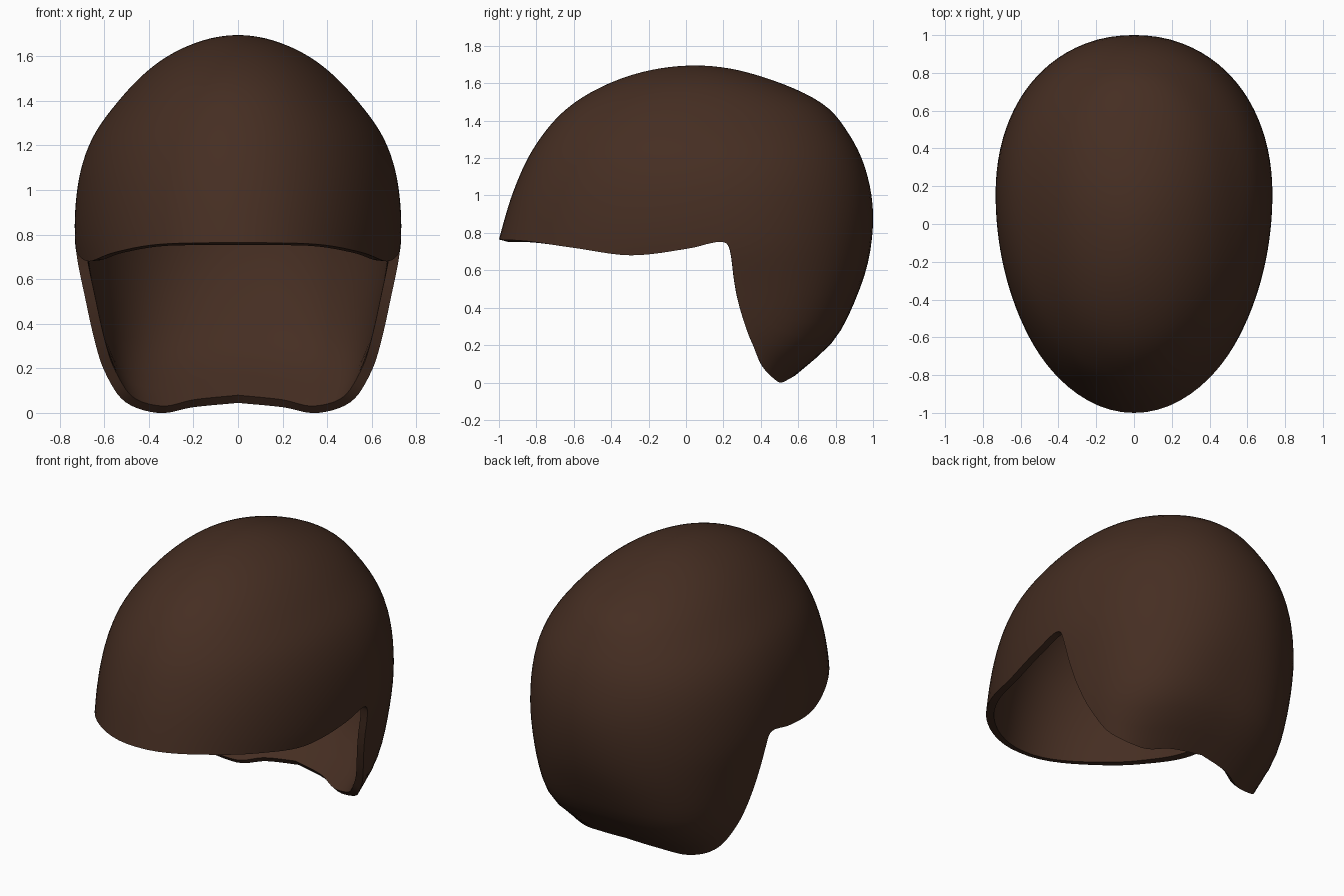
import bpy, bmesh, math

if "Cube" in bpy.data.objects:
    bpy.data.objects.remove(bpy.data.objects["Cube"])

TOP = 1.695
Q = lambda z: math.sqrt(max(TOP - z, 0))   # depth below the crown, linear near the pole


def smooth(pts, x):
    """Cubic interpolation through (x, value) points."""
    x = min(max(x, pts[0][0]), pts[-1][0])
    i = 0
    while i < len(pts) - 2 and x > pts[i + 1][0]:
        i += 1

    def slope(k):
        a, b = pts[max(k - 1, 0)], pts[min(k + 1, len(pts) - 1)]
        return (b[1] - a[1]) / (b[0] - a[0])
    (x0, y0), (x1, y1) = pts[i], pts[i + 1]
    h = x1 - x0
    t = (x - x0) / h
    return ((2*t**3 - 3*t*t + 1) * y0 + (t**3 - 2*t*t + t) * h * slope(i)
            + (3*t*t - 2*t**3) * y1 + (t**3 - t*t) * h * slope(i + 1))


def by_depth(rows):
    return [(Q(z), v) for z, v in rows]


# Silhouettes by height: front edge, back edge, half width, section centre, squareness
FRONT = by_depth([(TOP, .05), (1.62, -.36), (1.47, -.63), (1.26, -.81), (1.03, -.92),
                  (.765, -1), (.66, -1.025)])
BACK = by_depth([(TOP, .05), (1.64, .39), (1.49, .73), (1.33, .87), (1.14, .96), (.9, 1),
                 (.63, .97), (.36, .87), (.2, .77), (.06, .61), (0, .54)])
WIDTH = by_depth([(TOP, 0), (1.667, .17), (1.578, .35), (1.407, .53), (1.227, .656),
                  (1.025, .718), (.75, .73), (.5, .685), (.24, .627), (.1, .578), (0, .55)])
CENTRE = by_depth([(TOP, .05), (1.45, .1), (1, .15), (0, .15)])
SQUARE = by_depth([(TOP, 2), (1.2, 2.1), (.7, 2.2), (.24, 2.8), (0, 3)])

# Rim: angle around the head (front = -90, back = 90) and height
RIM = [(-90, .765), (-71, .757), (-53.7, .72), (-34, .68), (-11.8, .715), (-2.4, .743),
       (2.4, .752), (5.5, .735), (7, .67), (8.8, .53), (12, .385), (18, .22),
       (27.6, .065), (44, 0), (64.5, .026), (90, .045)]
SUB, LEVELS = 6, 40


def shell_point(angle, q):
    c, s = math.cos(angle), math.sin(angle)
    mid = smooth(CENTRE, q)
    if s < 0:
        reach, n = mid - smooth(FRONT, q), 2
    else:
        reach, n = smooth(BACK, q) - mid, smooth(SQUARE, q)
    r = ((abs(c) / smooth(WIDTH, q))**n + (abs(s) / reach)**n) ** (-1 / n)
    return (r * c, mid + r * s, TOP - q * q)


# Half shell: columns running from the crown down to the rim
bm = bmesh.new()
crown = bm.verts.new((0, .05, TOP))
angles = list(enumerate(p[0] for p in RIM))
heights = list(enumerate(p[1] for p in RIM))
columns = []
for k in range((len(RIM) - 1) * SUB + 1):
    a = math.radians(smooth(angles, k / SUB))
    q_rim = Q(smooth(heights, k / SUB))
    columns.append([bm.verts.new(shell_point(a, q_rim * j / LEVELS))
                    for j in range(1, LEVELS + 1)])
for a, b in zip(columns, columns[1:]):
    bm.faces.new((crown, a[0], b[0]))
    for j in range(LEVELS - 1):
        bm.faces.new((a[j], a[j + 1], b[j + 1], b[j]))
bm.normal_update()
mesh = bpy.data.meshes.new("hair_cap")
bm.to_mesh(mesh)
bm.free()
cap = bpy.data.objects.new("hair_cap", mesh)
bpy.context.collection.objects.link(cap)

# Mirror to the other side and thicken inward
mirror = cap.modifiers.new("mirror", 'MIRROR')
mirror.merge_threshold = .0005
solid = cap.modifiers.new("thickness", 'SOLIDIFY')
solid.thickness = .045
solid.offset = -1

brown = bpy.data.materials.new("dark_brown")
brown.diffuse_color = (.06, .027, .016, 1)
brown.use_nodes = True
brown.node_tree.nodes["Principled BSDF"].inputs["Base Color"].default_value = brown.diffuse_color
mesh.materials.append(brown)

bpy.context.view_layer.objects.active = cap
cap.select_set(True)
for m in ("mirror", "thickness"):
    bpy.ops.object.modifier_apply(modifier=m)
bpy.ops.object.shade_smooth_by_angle(angle=math.radians(40))
